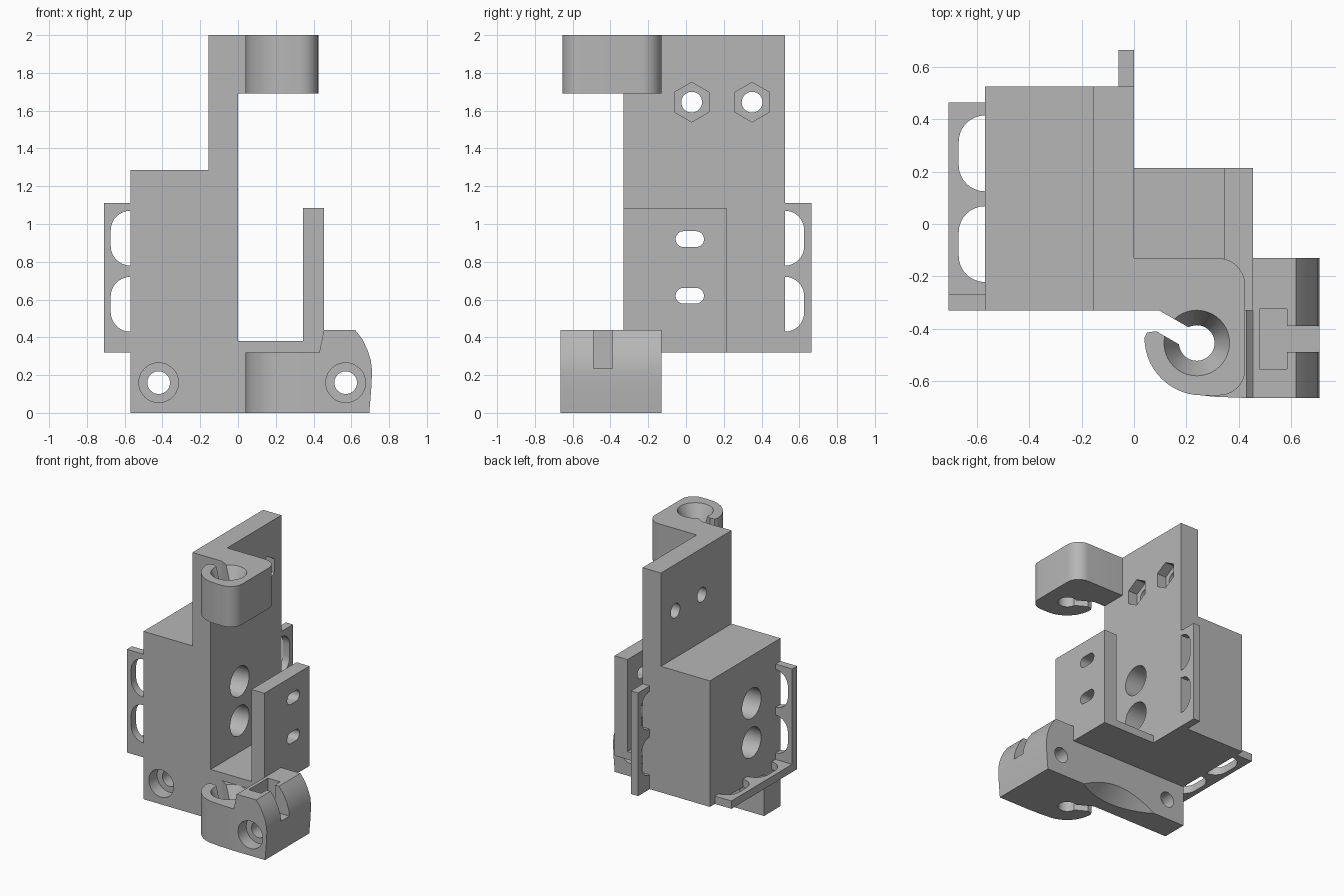
import bpy, bmesh, math
from mathutils import Vector

cube = bpy.data.objects.get("Cube")
if cube:
    bpy.data.objects.remove(cube, do_unlink=True)

GREY = (0.47, 0.47, 0.47, 1)
grey = bpy.data.materials.new("light grey plastic")
grey.use_nodes = True
grey.diffuse_color = GREY
grey.node_tree.nodes["Principled BSDF"].inputs["Base Color"].default_value = GREY

PLACE = {
    "x": lambda p, d: Vector((d, p[0], p[1])),
    "y": lambda p, d: Vector((p[0], d, p[1])),
    "z": lambda p, d: Vector((p[0], p[1], d)),
}


def loft(name, low, high, axis, a, b):
    """Solid between two matching outlines at a and b along an axis."""
    bm = bmesh.new()
    v0 = [bm.verts.new(PLACE[axis](p, a)) for p in low]
    v1 = [bm.verts.new(PLACE[axis](p, b)) for p in high]
    n = len(low)
    bm.faces.new(v0)
    bm.faces.new(v1)
    for i in range(n):
        j = (i + 1) % n
        bm.faces.new((v0[i], v0[j], v1[j], v1[i]))
    bmesh.ops.recalc_face_normals(bm, faces=bm.faces)
    mesh = bpy.data.meshes.new(name)
    bm.to_mesh(mesh)
    bm.free()
    mesh.materials.append(grey)
    obj = bpy.data.objects.new(name, mesh)
    bpy.context.collection.objects.link(obj)
    return obj


def prism(name, pts, axis, a, b):
    return loft(name, pts, pts, axis, a, b)


def rect(u0, u1, v0, v1):
    return [(u0, v0), (u1, v0), (u1, v1), (u0, v1)]


def arc(u, v, r, start, end, n=10):
    angles = [math.radians(start + (end - start) * i / n) for i in range(n + 1)]
    return [(u + r * math.cos(t), v + r * math.sin(t)) for t in angles]


def circle(u, v, r, n=40, turn=0):
    return arc(u, v, r, turn, turn + 360, n)[:-1]


def stadium(u, v, r, half, upright):
    """Slot outline, running along v when upright, else along u."""
    d = half - r
    if upright:
        return arc(u, v + d, r, 0, 180, 16) + arc(u, v - d, r, 180, 360, 16)
    return arc(u + d, v, r, -90, 90, 16) + arc(u - d, v, r, 90, 270, 16)


def cut(obj, cutters):
    """Subtract the cutters, bake the result and drop the cutters."""
    for c in cutters:
        c.hide_render = True
        mod = obj.modifiers.new("cut", "BOOLEAN")
        mod.operation = "DIFFERENCE"
        mod.solver = "EXACT"
        mod.object = c
    graph = bpy.context.evaluated_depsgraph_get()
    baked = bpy.data.meshes.new_from_object(obj.evaluated_get(graph))
    obj.modifiers.clear()
    obj.data = baked
    for c in cutters:
        bpy.data.objects.remove(c, do_unlink=True)


def bolt_hole(x, z, front, back):
    """Counterbored hole running front to back."""
    return [prism("bore", circle(x, z, 0.06), "y", front - 0.1, back + 0.1),
            prism("counterbore", circle(x, z, 0.105), "y", front - 0.1, front + 0.1)]


def rod_hole(z0, z1):
    """Vertical rod hole with a countersunk mouth."""
    x, y = 0.24, -0.455
    return [prism("rod_bore", circle(x, y, 0.068), "z", z0 - 0.1, z1 + 0.1),
            loft("countersink", circle(x, y, 0.06), circle(x, y, 0.133), "z",
                 z1 - 0.13, z1 + 0.015)]


parts = []

# Main block with the tall plate on top
body = prism("main_body", [(-0.57, 0.32), (0, 0.32), (0, 2), (-0.155, 2),
                           (-0.155, 1.285), (-0.57, 1.285)], "y", -0.33, 0.525)
cutters = [prism("wide_bore", circle(0.02, z, 0.115), "x", -0.8, 0.2)
           for z in (0.62, 0.92)]
for y in (0.03, 0.35):
    cutters.append(prism("screw_bore", circle(y, 1.645, 0.055), "x", -0.3, 0.2))
    cutters.append(prism("nut_pocket", circle(y, 1.645, 0.105, 6, 30), "x", -0.08, 0.1))
cut(body, cutters)
parts.append(body)

# Hooks: curled finger with an angled slit into the rod hole
finger = (arc(0.26, -0.435, 0.22, 270, 180, 14)
          + [(0.05, -0.415), (0.085, -0.41), (0.19, -0.47), (0.225, -0.404),
             (0.095, -0.33)])
rounded = (arc(0.32, -0.235, 0.105, 90, 0)
           + arc(0.325, -0.555, 0.1, 0, -90))
upper = prism("upper_hook", [(0, -0.13)] + rounded + finger + [(0, -0.33)],
              "z", 1.69, 2)
cut(upper, rod_hole(1.69, 2))
parts.append(upper)

lower = prism("lower_hook_bar", [(-0.57, -0.13), (0.43, -0.13), (0.43, -0.665),
                                 (0.3, -0.66)] + finger + [(-0.57, -0.33)],
              "z", 0, 0.32)
scoop = loft("scoop", circle(0.03, 0.36, 0.64, 64), circle(0.03, 0.36, 0.34, 64),
             "z", -0.05, 0.25)
cut(lower, rod_hole(0, 0.32) + bolt_hole(-0.42, 0.16, -0.33, -0.13) + [scoop])
parts.append(lower)

# Clamp block beside the lower hook
clamp = prism("clamp_block", [(0.43, 0), (0.695, 0), (0.705, 0.12), (0.71, 0.22),
                              (0.703, 0.28), (0.685, 0.335), (0.658, 0.39),
                              (0.62, 0.44), (0.455, 0.44), (0.43, 0.32)],
              "y", -0.665, -0.13)
cut(clamp, bolt_hole(0.57, 0.16, -0.665, -0.13)
    + [prism("nut_slot", rect(0.48, 0.585, -0.555, -0.325), "z", 0.235, 0.6),
       prism("strap_slot", rect(0.57, 0.8, -0.49, -0.39), "z", 0.235, 0.6)])
parts.append(clamp)

# Shelf and slotted upright plate
upright = prism("shelf_upright", [(0, 0.32), (0.455, 0.32), (0.455, 1.085),
                                  (0.345, 1.085), (0.345, 0.38), (0, 0.38)],
                "y", -0.33, 0.215)
cut(upright, [prism("plate_slot", stadium(0.02, z, 0.042, 0.075, False), "x", 0.2, 0.6)
              for z in (0.62, 0.92)])
parts.append(upright)

# Slotted flanges on the side, the bottom and the back edge
side = prism("side_flange", rect(-0.71, -0.57, 0.32, 1.11), "y", -0.33, -0.27)
cut(side, [prism("slot", stadium(-0.57, z, 0.104, 0.145, True), "y", -0.5, 0)
           for z in (0.575, 0.925)])
bottom = prism("bottom_flange", rect(-0.71, -0.57, -0.33, 0.465), "z", 0.32, 0.38)
cut(bottom, [prism("slot", stadium(-0.57, y, 0.1, 0.145, True), "z", 0.2, 0.5)
             for y in (-0.077, 0.27)])
back = prism("back_flange", rect(0.525, 0.665, 0.32, 1.11), "x", -0.06, 0)
cut(back, [prism("slot", stadium(0.525, z, 0.1, 0.145, True), "x", -0.2, 0.2)
           for z in (0.575, 0.925)])
parts += [side, bottom, back]

# Smooth the curved walls, keep the edges crisp
bpy.ops.object.select_all(action="DESELECT")
for obj in parts:
    obj.select_set(True)
bpy.context.view_layer.objects.active = body
bpy.ops.object.shade_smooth_by_angle(angle=math.radians(25))
